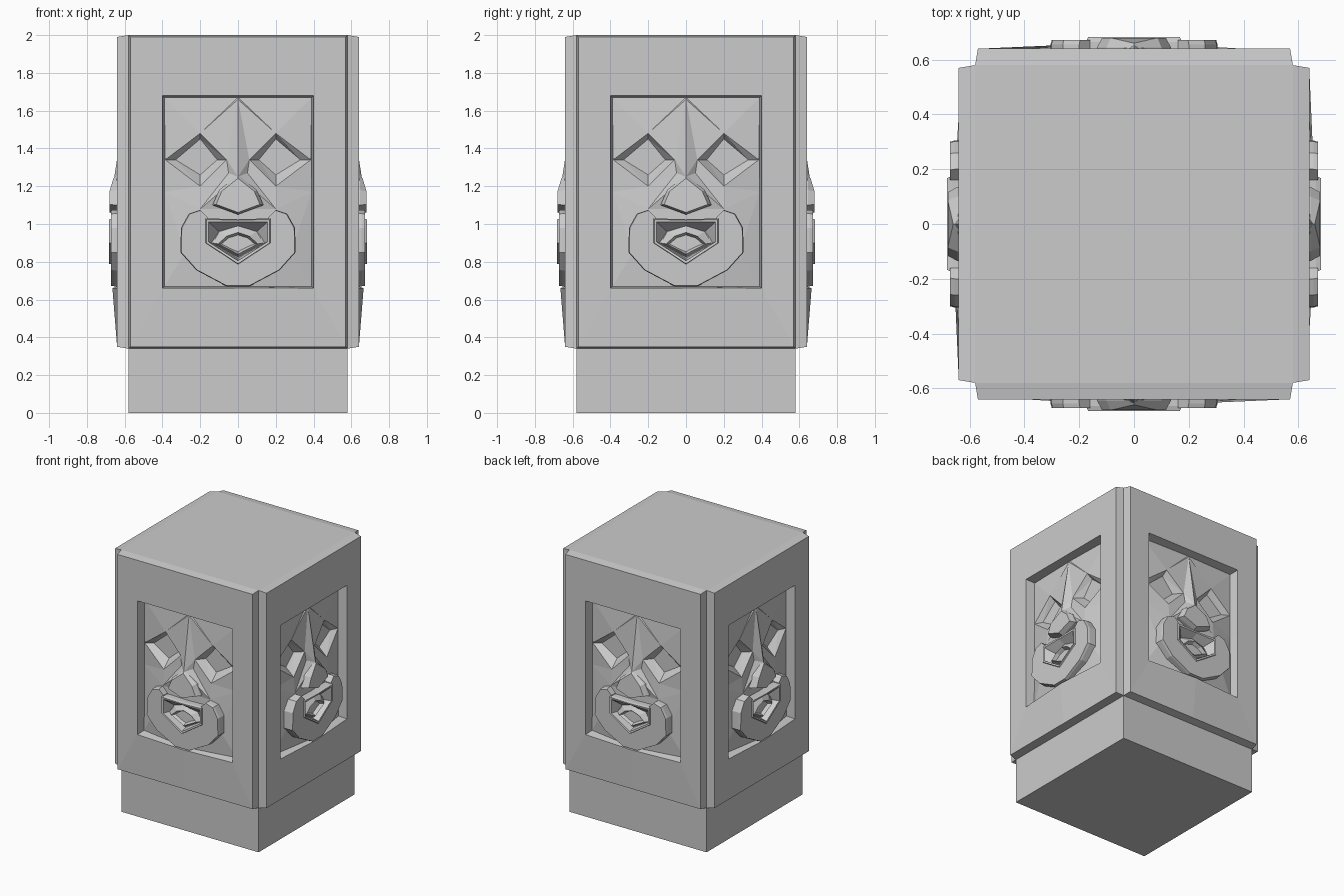
import bpy, bmesh, math
from mathutils import Vector
from mathutils.geometry import delaunay_2d_cdt

if "Cube" in bpy.data.objects:
    bpy.data.objects.remove(bpy.data.objects["Cube"])

stone = bpy.data.materials.new("grey stone")
stone.use_nodes = True
GREY = (0.6, 0.6, 0.6, 1)
stone.diffuse_color = GREY
stone.node_tree.nodes["Principled BSDF"].inputs["Base Color"].default_value = GREY

HALF, TOP, FOOT = 0.58, 2.0, 0.34
SIDES = ["front", "left", "back", "right"]


def mirror(right_half):
    """Close an outline, given top to bottom on the +x side, by mirroring it."""
    left = [(-p[0],) + tuple(p[1:]) for p in reversed(right_half) if abs(p[0]) > 1e-6]
    return list(right_half) + left


def ring(bm, outline, depth=None):
    """Outline points are (x, z) or (x, z, depth); depth points out of the front."""
    return [bm.verts.new((p[0], -(p[2] if depth is None else depth), p[1])) for p in outline]


def bridge(bm, a, b):
    n = len(a)
    for i in range(n):
        j = (i + 1) % n
        bm.faces.new((a[i], a[j], b[j], b[i]))


def scaled(outline, f, cz):
    return [(p[0] * f, cz + (p[1] - cz) * f) for p in outline]


def finish(bm, name):
    """Face the surface outward and repeat it on the four sides."""
    bmesh.ops.remove_doubles(bm, verts=bm.verts, dist=0.0005)
    bmesh.ops.recalc_face_normals(bm, faces=bm.faces)
    bm.normal_update()
    front = max(bm.faces, key=lambda f: abs(f.normal.y) * f.calc_area() - f.calc_center_median().y)
    if front.normal.y > 0:
        bmesh.ops.reverse_faces(bm, faces=bm.faces)
    mesh = bpy.data.meshes.new(name)
    bm.to_mesh(mesh)
    bm.free()
    mesh.materials.append(stone)
    for k, side in enumerate(SIDES):
        ob = bpy.data.objects.new(side + "_" + name, mesh)
        ob.rotation_euler.z = k * math.pi / 2
        bpy.context.collection.objects.link(ob)


def loft(name, rings):
    bm = bmesh.new()
    made = [ring(bm, o, d) for o, d in rings]
    for a, b in zip(made, made[1:]):
        bridge(bm, a, b)
    bm.faces.new(made[-1])
    finish(bm, name)


# Plinth and top slab: a tall block whose upper sides are the carved panels
bm = bmesh.new()
sq = [(-HALF, -HALF), (HALF, -HALF), (HALF, HALF), (-HALF, HALF)]
low, mid, cap = [[bm.verts.new((x, y, z)) for x, y in sq] for z in (0, FOOT, TOP)]
bm.faces.new(low[::-1])
bridge(bm, low, mid)
bm.faces.new(cap)
mesh = bpy.data.meshes.new("block")
bm.to_mesh(mesh)
bm.free()
mesh.materials.append(stone)
bpy.context.collection.objects.link(bpy.data.objects.new("plinth_and_top", mesh))


# Carved panel: raised frame, recess walls and modelled floor
def rect(w, z0, z1):
    zm = (z0 + z1) / 2
    return mirror([(0, z1), (w, z1), (w, zm), (w, z0), (0, z0)])


bm = bmesh.new()
outer = ring(bm, rect(HALF, FOOT, TOP), HALF)
edge = ring(bm, rect(0.57, 0.35, 1.99), 0.64)
lip = ring(bm, rect(0.40, 0.66, 1.68), 0.64)
lip[4].co.y = -0.665                      # frame swells under the chin
floor_edge = [(x, z, d) for (x, z), d in zip(
    rect(0.39, 0.67, 1.67), (0.58, 0.57, 0.57, 0.575, 0.64, 0.575, 0.57, 0.57))]
bridge(bm, outer, edge)
bridge(bm, edge, lip)
bridge(bm, lip, ring(bm, floor_edge))

pts, lines = list(floor_edge), []


def add_loop(loop):
    start, n = len(pts), len(loop)
    pts.extend(loop)
    lines.extend((start + i, start + (i + 1) % n) for i in range(n))


lines.extend((i, (i + 1) % 8) for i in range(8))
for s in (1, -1):
    # Eye socket: sloping walls down to a sunken diamond
    add_loop([(s * 0.385, 1.34, 0.575), (s * 0.2, 1.48, 0.59),
              (s * 0.06, 1.34, 0.605), (s * 0.2, 1.20, 0.61)])
    add_loop([(s * 0.33, 1.34, 0.545), (s * 0.2, 1.45, 0.545),
              (s * 0.11, 1.34, 0.545), (s * 0.2, 1.26, 0.545)])
    # Cheeks and the foot of the nose bridge
    pts.extend([(s * 0.05, 1.27, 0.61), (s * 0.2, 1.08, 0.62), (s * 0.28, 0.85, 0.61)])
# Nose bridge ridge
start = len(pts)
pts.extend([(0, 1.66, 0.59), (0, 1.25, 0.655)])
lines.append((start, start + 1))

co, _, tris, orig, _, _ = delaunay_2d_cdt(
    [Vector(p[:2]) for p in pts], lines, [], 0, 1e-5)
vs = ring(bm, [(c.x, c.y, pts[o[0]][2] if o else 0.59) for c, o in zip(co, orig)])
for t in tris:
    bm.faces.new([vs[i] for i in t])
finish(bm, "panel")

# Nose: tapered wedge, deepest at the tip
nose = mirror([(0, 1.26), (0.10, 1.18), (0.135, 1.10), (0, 1.05)])
tip = [(x, z, 0.66 if z > 1.2 else 0.68) for x, z in scaled(nose, 0.86, 1.13)]
loft("nose", [(nose, 0.56), (nose, 0.645), (tip, None)])

# Beard: broad U around the mouth with a bevelled outer edge
u_outer = [(0.2, 1.075), (0.26, 1.055), (0.302, 0.98), (0.305, 0.85), (0.22, 0.755), (0.06, 0.67)]
u_inner = [(0.16, 1.035), (0.165, 0.90), (0, 0.79)]
bm = bmesh.new()
full = u_outer + [(-x, z) for x, z in u_outer[::-1]]
inside = [(-x, z) for x, z in u_inner] + [(x, z) for x, z in u_inner[1::-1]]
outline = full + inside
front = scaled(full, 0.985, 0.88) + inside
rings = [ring(bm, outline, 0.56), ring(bm, outline, 0.655), ring(bm, front, 0.672)]
bridge(bm, rings[0], rings[1])
bridge(bm, rings[1], rings[2])
bm.faces.new(rings[2])
finish(bm, "beard")

# Mouth: raised rim, groove, pursed lips and a sunken opening
rim = mirror([(0, 1.025), (0.175, 1.03), (0.175, 0.90), (0, 0.785)])
rim_in = mirror([(0, 1.01), (0.155, 1.01), (0.155, 0.905), (0, 0.805)])
groove = mirror([(0, 0.99), (0.10, 0.96), (0.14, 0.90), (0, 0.82)])
lips = mirror([(0, 0.955), (0.06, 0.935), (0.105, 0.895), (0, 0.84)])
opening = mirror([(0, 0.935), (0.045, 0.92), (0.075, 0.895), (0, 0.865)])
loft("mouth", [(rim, 0.56), (rim, 0.665), (scaled(rim, 0.96, 0.9), 0.682),
               (rim_in, 0.68), (groove, 0.625), (lips, 0.655), (opening, 0.61)])
